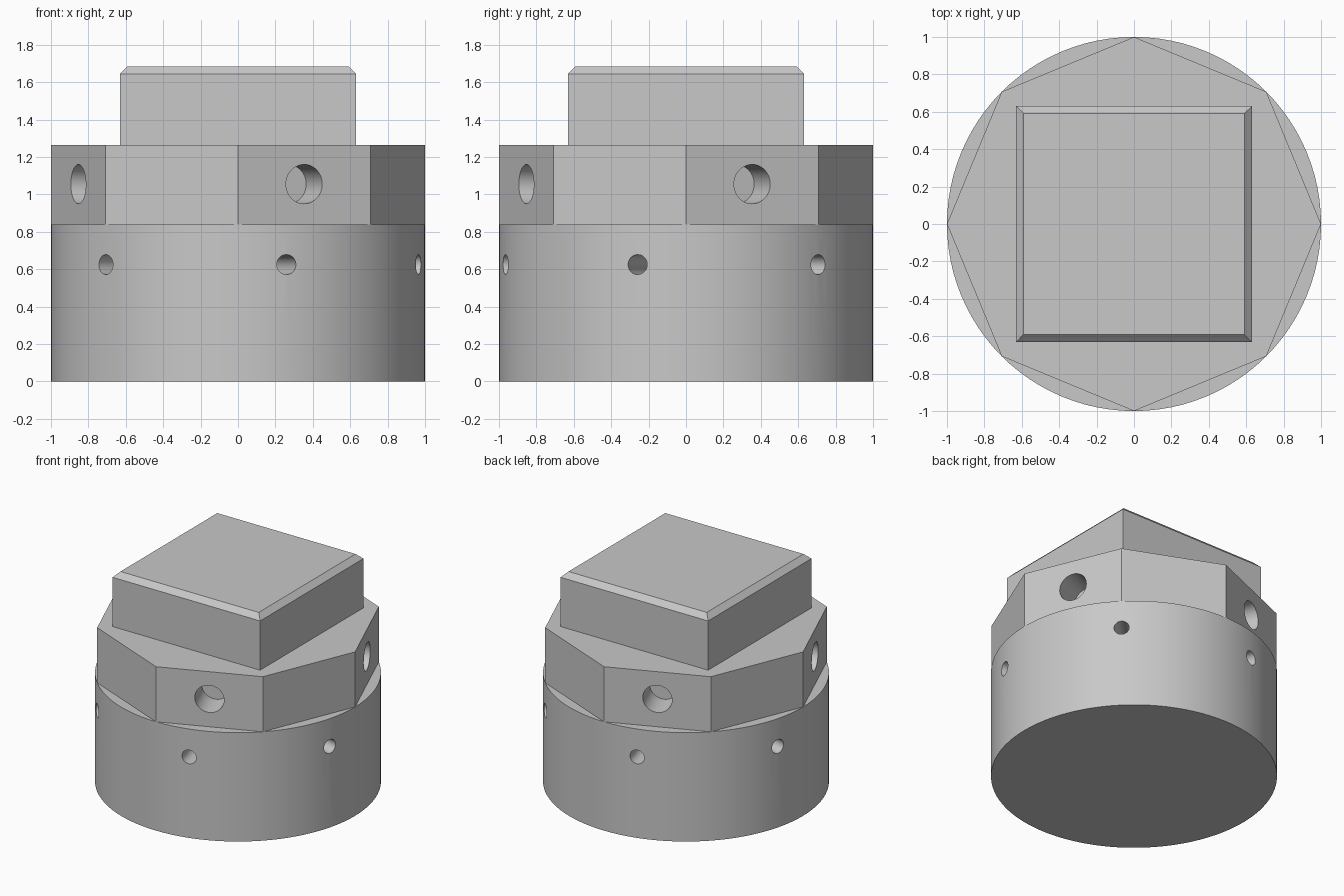
import bpy
import bmesh
from math import radians
from mathutils import Matrix, Vector

old = bpy.data.objects.get("Cube")
if old:
    bpy.data.objects.remove(old, do_unlink=True)

# Single plain material
GREY = (0.58, 0.58, 0.58, 1.0)
grey = bpy.data.materials.new("plain grey")
grey.use_nodes = True
grey.diffuse_color = GREY
grey.node_tree.nodes["Principled BSDF"].inputs["Base Color"].default_value = GREY

BASE_TOP, COLLAR_TOP, BLOCK_TOP = 0.84, 1.265, 1.685
BLOCK_WIDTH, CHAMFER = 1.26, 0.04


def make_object(name, bm):
    bmesh.ops.recalc_face_normals(bm, faces=bm.faces)
    mesh = bpy.data.meshes.new(name)
    bm.to_mesh(mesh)
    bm.free()
    mesh.materials.append(grey)
    obj = bpy.data.objects.new(name, mesh)
    bpy.context.collection.objects.link(obj)
    return obj


def prism(name, sides, bottom, top):
    """Upright prism of unit radius with a corner on the x axis."""
    bm = bmesh.new()
    bmesh.ops.create_cone(bm, cap_ends=True, segments=sides, radius1=1, radius2=1,
                          depth=top - bottom,
                          matrix=Matrix.Translation((0, 0, (bottom + top) / 2)))
    # Put a corner exactly on the x axis whatever the primitive's start angle
    return make_object(name, bm)


def drill(target, name, angles, surface, radius, depth, height):
    """Cut blind radial holes of the given depth below the surface radius."""
    bm = bmesh.new()
    length = depth + 0.2
    for angle in angles:
        place = (Matrix.Rotation(radians(angle), 4, 'Z')
                 @ Matrix.Translation((surface - depth + length / 2, 0, height))
                 @ Matrix.Rotation(radians(90), 4, 'Y'))
        bmesh.ops.create_cone(bm, cap_ends=True, segments=40, radius1=radius,
                              radius2=radius, depth=length, matrix=place)
    cutter = make_object(name, bm)
    cutter.hide_render = True
    mod = target.modifiers.new("holes", 'BOOLEAN')
    mod.operation = 'DIFFERENCE'
    mod.solver = 'EXACT'
    mod.object = cutter
    activate(target)
    bpy.ops.object.modifier_apply(modifier=mod.name)
    bpy.data.objects.remove(cutter, do_unlink=True)


def activate(obj):
    bpy.ops.object.select_all(action='DESELECT')
    obj.select_set(True)
    bpy.context.view_layer.objects.active = obj


# Round base with six small pin holes
base = prism("round_base", 96, 0, BASE_TOP)
drill(base, "pin_hole_cutter", range(45, 405, 60), 1.0, 0.053, 0.45, 0.625)

# Eight-sided collar with four larger holes on alternate flats
collar = prism("octagonal_collar", 8, BASE_TOP, COLLAR_TOP)
drill(collar, "collar_hole_cutter", [22.5 + 90 * i for i in range(4)],
      0.924, 0.105, 0.225, 1.055)

# Square block with chamfered top edges
bm = bmesh.new()
height = BLOCK_TOP - COLLAR_TOP
bmesh.ops.create_cube(bm, size=1, matrix=Matrix.Translation(
    (0, 0, COLLAR_TOP + height / 2)) @ Matrix.Diagonal(
    Vector((BLOCK_WIDTH, BLOCK_WIDTH, height, 1))))
top_edges = [e for e in bm.edges if all(v.co.z > BLOCK_TOP - 0.01 for v in e.verts)]
bmesh.ops.bevel(bm, geom=top_edges, offset=CHAMFER, segments=1, affect='EDGES')
make_object("square_block", bm)

# Smooth the round surfaces, keeping the edges crisp
for part in (base, collar):
    activate(part)
    bpy.ops.object.shade_smooth_by_angle(angle=radians(30))
